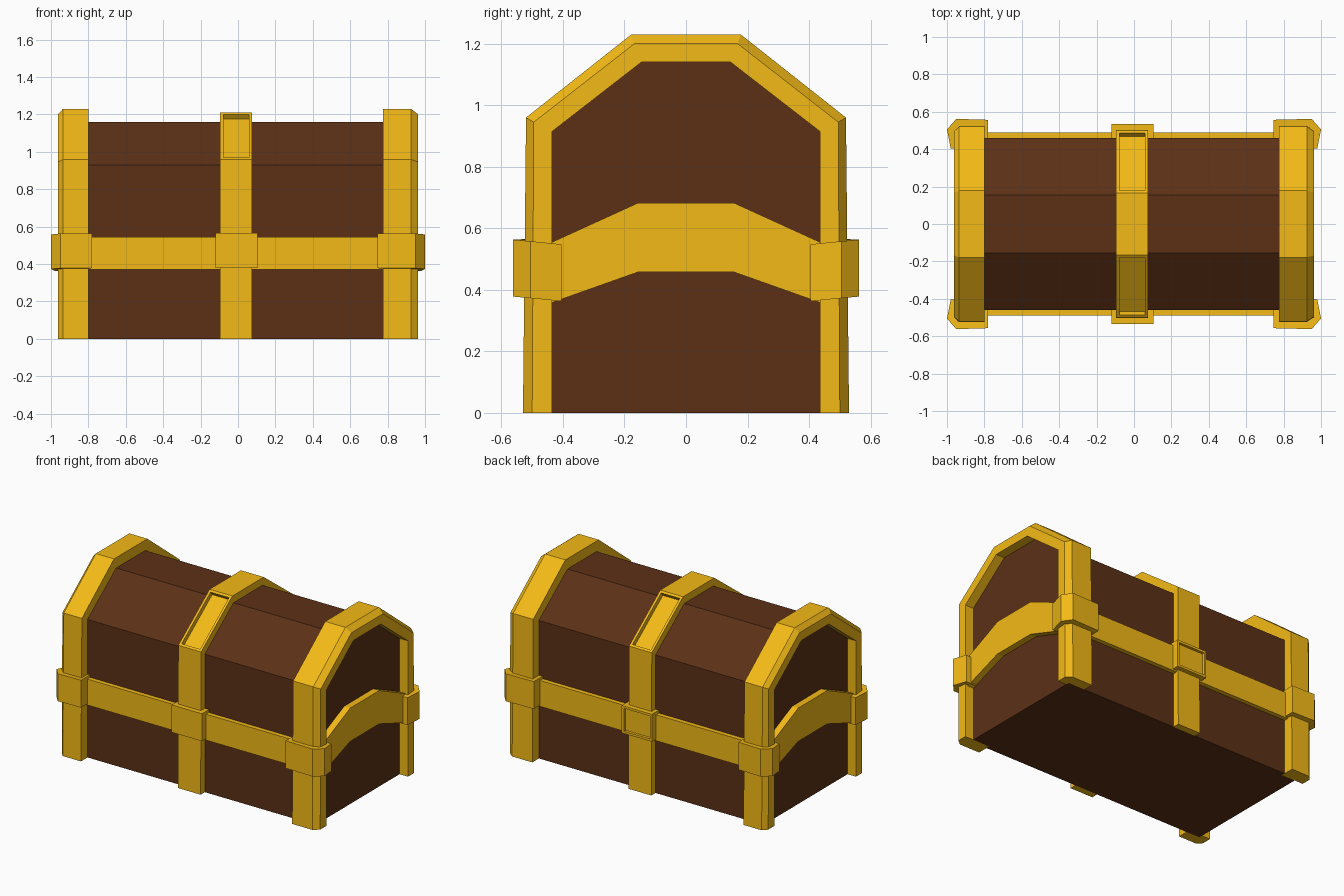
import bpy, bmesh

if "Cube" in bpy.data.objects:
    bpy.data.objects.remove(bpy.data.objects["Cube"])


def material(name, rgb):
    m = bpy.data.materials.new(name)
    m.diffuse_color = (*rgb, 1)
    m.use_nodes = True
    m.node_tree.nodes["Principled BSDF"].inputs["Base Color"].default_value = m.diffuse_color
    return m


WOOD = material("wood", (0.107, 0.030, 0.008))
GOLD = material("gold", (0.90, 0.49, 0.008))


def finish(bm, name, mat):
    bmesh.ops.recalc_face_normals(bm, faces=bm.faces)
    me = bpy.data.meshes.new(name)
    bm.to_mesh(me)
    bm.free()
    me.materials.append(mat)
    ob = bpy.data.objects.new(name, me)
    bpy.context.collection.objects.link(ob)
    return ob


def loft(rings, closed_ends=True):
    """Join equal-length closed rings of points into a solid bmesh."""
    bm = bmesh.new()
    vr = [[bm.verts.new(p) for p in r] for r in rings]
    n = len(vr[0])
    for a, b in zip(vr, vr[1:]):
        for i in range(n):
            j = (i + 1) % n
            bm.faces.new((a[i], a[j], b[j], b[i]))
    bm.faces.new(vr[0])
    bm.faces.new(vr[-1])
    return bm


def recess(bm, test, border, depth):
    """Sink an inset panel into every face whose normal passes the test."""
    bmesh.ops.recalc_face_normals(bm, faces=bm.faces)
    for f in [f for f in bm.faces if test(f.normal)]:
        bmesh.ops.inset_individual(bm, faces=[f], thickness=border, depth=0)
        n = f.normal.copy()
        low = bmesh.ops.extrude_discrete_faces(bm, faces=[f])["faces"][0]
        bmesh.ops.translate(bm, verts=low.verts, vec=-n * depth)


def arch(y_base, y_knee, z_knee, y_top, z_top):
    """Six-point arch in the y-z plane, from front foot to back foot."""
    half = [(-y_base, 0), (-y_knee, z_knee), (-y_top, z_top)]
    return half + [(-y, z) for y, z in reversed(half)]


def arch_band(sections):
    """Sweep a cross-section of (x, arch) corners along the arch."""
    return loft([[(x, *a[i]) for x, a in sections] for i in range(6)])


def box(name, x0, x1, y0, y1, z0, z1, sunk=None):
    bm = loft([[(x0, y0, z), (x1, y0, z), (x1, y1, z), (x0, y1, z)] for z in (z0, z1)])
    if sunk:
        recess(bm, sunk, 0.022, 0.018)
    return finish(bm, name, GOLD)


# wooden chest body
shell = arch(0.46, 0.46, 0.93, 0.155, 1.16)
finish(loft([[(x, *p) for p in shell] for x in (-0.90, 0.90)]), "chest_body", WOOD)

# chamfered end frames
inner = arch(0.435, 0.435, 0.915, 0.145, 1.14)
outer = arch(0.53, 0.52, 0.96, 0.178, 1.23)
rim = arch(0.50, 0.495, 0.945, 0.168, 1.20)
for side, s, x_in, x_bevel in (("left", -1, 0.80, 0.935), ("right", 1, 0.775, 0.925)):
    bm = arch_band([(s * x_in, inner), (s * x_in, outer), (s * x_bevel, outer),
                    (s * 0.963, rim), (s * 0.963, inner)])
    finish(bm, side + "_end_frame", GOLD)

# centre band with sunken panels on both slopes
mid = arch(0.505, 0.50, 0.96, 0.167, 1.21)
bm = arch_band([(-0.095, inner), (-0.095, mid), (0.075, mid), (0.075, inner)])
recess(bm, lambda n: n.z > 0.5 and abs(n.y) > 0.3, 0.023, 0.03)
finish(bm, "centre_band", GOLD)

# long belts and centre clamps, front and back
for where, s in (("front", -1), ("back", 1)):
    box(where + "_belt", -0.82, 0.82, *sorted((s * 0.44, s * 0.49)), 0.37, 0.545)
    sunk = (lambda n: n.y > 0.9) if s > 0 else None
    box(where + "_centre_clamp", -0.12, 0.105, *sorted((s * 0.44, s * 0.535)), 0.38, 0.565, sunk)

# raised end straps
strap = [(-0.44, 0.357, 0.553), (-0.155, 0.458, 0.683),
         (0.155, 0.458, 0.683), (0.44, 0.357, 0.553)]
for side, s in (("left", -1), ("right", 1)):
    rings = [[(s * 0.88, y, lo), (s * 0.945, y, lo), (s * 0.945, y, hi), (s * 0.88, y, hi)]
             for y, lo, hi in strap]
    finish(loft(rings), side + "_end_strap", GOLD)

# corner clamps wrapping each upright
for side, s, x_in in (("left", -1, 0.78), ("right", 1, 0.745)):
    for where, t in (("front", -1), ("back", 1)):
        plan = [(x_in, 0.45, 0), (x_in, 0.557, 0), (0.95, 0.562, 0), (1.0, 0.505, -0.005),
                (0.98, 0.405, -0.015), (0.90, 0.405, -0.015)]
        rings = [[(s * x, t * y, z + dz) for x, y, dz in plan] for z in (0.378, 0.563)]
        finish(loft(rings), f"{where}_{side}_corner_clamp", GOLD)
